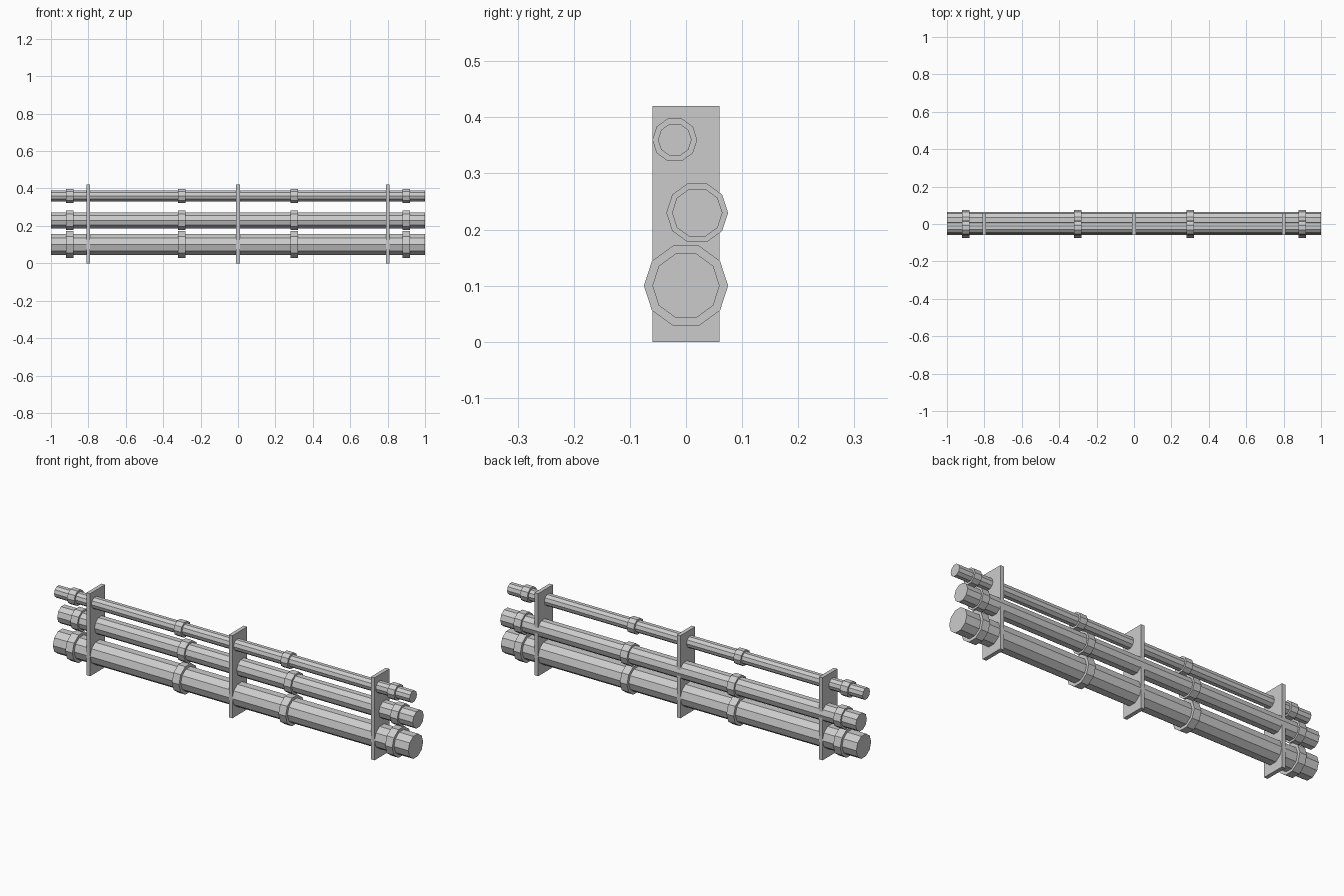
import bpy
from math import pi

if "Cube" in bpy.data.objects:
    bpy.data.objects.remove(bpy.data.objects["Cube"], do_unlink=True)

grey = bpy.data.materials.new("light_grey_metal")
grey.use_nodes = True
colour = (0.6, 0.6, 0.6, 1)
grey.diffuse_color = colour
grey.node_tree.nodes["Principled BSDF"].inputs["Base Color"].default_value = colour


def finish(name):
    obj = bpy.context.object
    obj.name = name
    obj.data.materials.append(grey)


def tube(name, radius, length, x, y, z):
    """Ten-sided cylinder along x, with corners pointing to front and back."""
    bpy.ops.mesh.primitive_cylinder_add(
        vertices=10, radius=radius, depth=length,
        location=(x, y, z), rotation=(0, pi / 2, 0))
    finish(name)


# Pipes with their joint collars: name, y, z, pipe radius, collar radius
pipes = [
    ("large", 0, 0.10, 0.06, 0.075),
    ("medium", 0.02, 0.23, 0.045, 0.055),
    ("small", -0.02, 0.36, 0.03, 0.04),
]
for size, y, z, radius, collar in pipes:
    tube(size + "_pipe", radius, 2, 0, y, z)
    for x in (-0.9, -0.3, 0.3, 0.9):
        tube(size + "_pipe_collar", collar, 0.04, x, y, z)

# Upright support plates
for x in (-0.8, 0, 0.8):
    bpy.ops.mesh.primitive_cube_add(size=1, location=(x, 0, 0.21))
    bpy.context.object.scale = (0.02, 0.12, 0.42)
    bpy.ops.object.transform_apply(location=False, rotation=False, scale=True)
    finish("support_plate")
